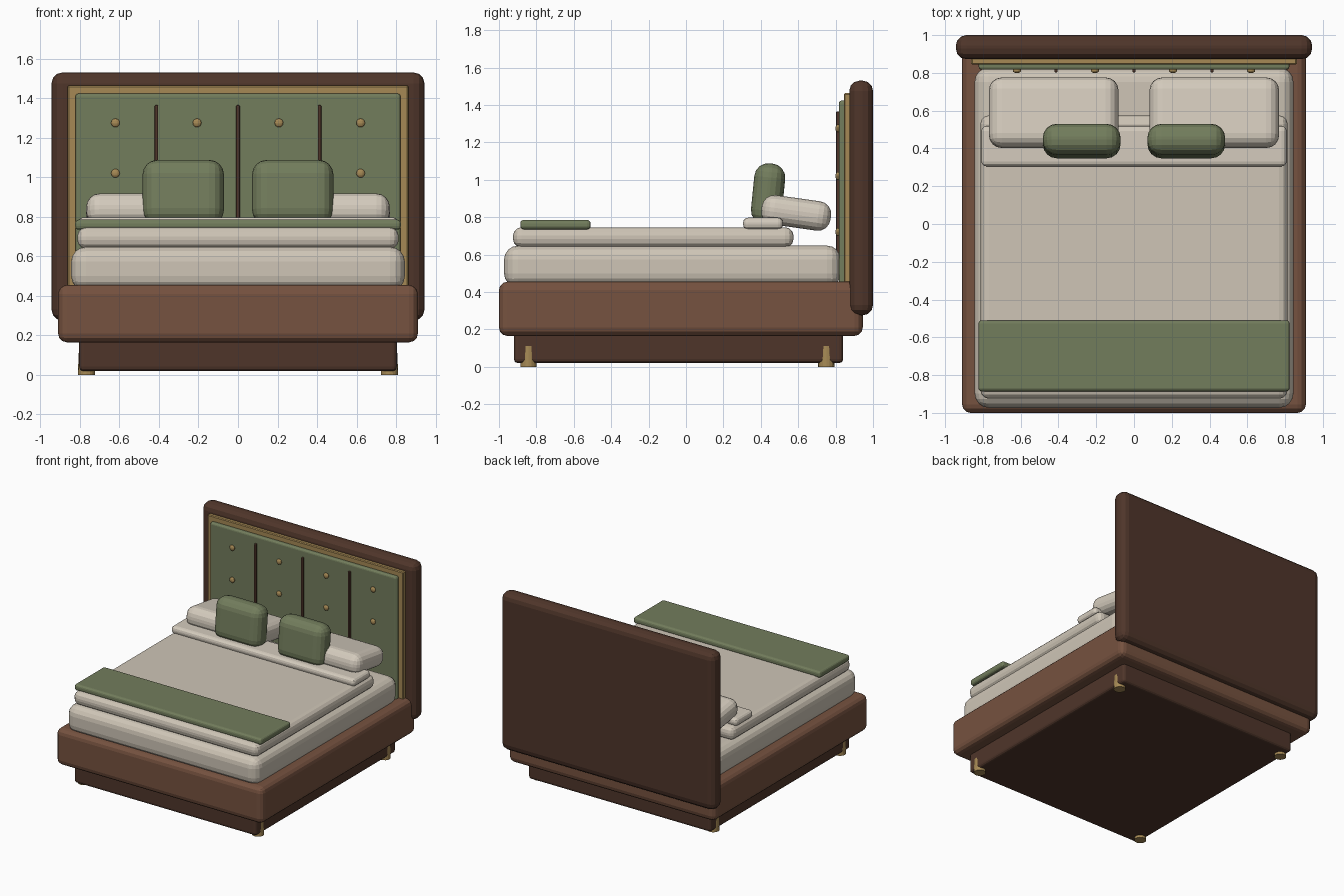
import bpy, bmesh, math
from mathutils import Matrix, Vector

if "Cube" in bpy.data.objects:
    bpy.data.objects.remove(bpy.data.objects["Cube"])


def material(name, rgb):
    m = bpy.data.materials.new(name)
    m.diffuse_color = (*rgb, 1)
    m.use_nodes = True
    m.node_tree.nodes["Principled BSDF"].inputs["Base Color"].default_value = m.diffuse_color
    return m


WALNUT = material("walnut", (0.18, 0.084, 0.05))
DARK = material("dark_walnut", (0.078, 0.036, 0.023))
GREEN = material("green_fabric", (0.17, 0.205, 0.108))
LINEN = material("linen", (0.62, 0.56, 0.47))
PILLOW = material("pillow_linen", (0.66, 0.60, 0.51))
BRASS = material("brass", (0.38, 0.25, 0.09))


def finish(bm, name, mat):
    me = bpy.data.meshes.new(name)
    bm.to_mesh(me)
    bm.free()
    me.materials.append(mat)
    ob = bpy.data.objects.new(name, me)
    bpy.context.collection.objects.link(ob)
    return ob


def rounded_box(name, x, y, z, bevel, mat, tilt=0.0, segments=3):
    """Bevelled box from (min, max) ranges, tilted about its centre."""
    size = [b - a for a, b in (x, y, z)]
    centre = Vector([(a + b) / 2 for a, b in (x, y, z)])
    bm = bmesh.new()
    bmesh.ops.create_cube(bm, size=1)
    bmesh.ops.scale(bm, vec=size, verts=bm.verts)
    bmesh.ops.bevel(bm, geom=bm.edges[:], offset=bevel, segments=segments,
                    profile=0.5, affect='EDGES')
    ob = finish(bm, name, mat)
    ob.location = centre
    ob.rotation_euler.x = tilt
    return ob


def sym(w):
    return (-w, w)


# Base: recessed plinth and surrounding rail
rounded_box("plinth", sym(0.803), (-0.92, 0.84), (0.02, 0.22), 0.022, DARK)
rounded_box("bed_rail", sym(0.91), (-1.0, 0.945), (0.165, 0.455), 0.045, WALNUT)

# Flared brass feet
for side in (-1, 1):
    for label, y in (("front", -0.842), ("back", 0.75)):
        bm = bmesh.new()
        bmesh.ops.create_cone(bm, cap_ends=True, segments=16, radius1=0.044,
                              radius2=0.04, depth=0.11)
        ob = finish(bm, f"{label}_leg_{'left' if side < 0 else 'right'}", BRASS)
        ob.location = (side * 0.766, y, 0.055)

# Headboard: frame, brass trim, upholstered panel
rounded_box("headboard_frame", sym(0.943), (0.873, 1.0), (0.275, 1.53), 0.055, DARK)
rounded_box("headboard_trim", sym(0.862), (0.845, 0.89), (0.36, 1.463), 0.006, BRASS, segments=1)
rounded_box("headboard_panel", sym(0.822), (0.817, 0.87), (0.40, 1.423), 0.015, GREEN)

# Panel dividers
for i, x in enumerate((-0.413, 0, 0.413)):
    rounded_box(f"panel_divider_{i + 1}", (x - 0.009, x + 0.009), (0.802, 0.83),
                (0.55, 1.365), 0.006, DARK, segments=2)

# Tufting buttons
for r, z in enumerate((1.275, 1.02, 0.72)):
    for c, x in enumerate((-0.62, -0.207, 0.207, 0.62)):
        bm = bmesh.new()
        bmesh.ops.create_uvsphere(bm, u_segments=16, v_segments=8, radius=0.022,
                                  matrix=Matrix.Diagonal((1, 0.6, 1, 1)))
        ob = finish(bm, f"button_{r + 1}_{c + 1}", BRASS)
        ob.location = (x, 0.812, z)

# Mattress and bedding
rounded_box("mattress", sym(0.844), (-0.973, 0.828), (0.425, 0.648), 0.075, LINEN, segments=4)
rounded_box("duvet", sym(0.813), (-0.925, 0.575), (0.638, 0.746), 0.045, LINEN)
rounded_box("folded_sheet", sym(0.808), (0.305, 0.518), (0.735, 0.797), 0.026, PILLOW)
rounded_box("foot_throw", sym(0.824), (-0.886, -0.51), (0.735, 0.785), 0.018, GREEN)

# Sleeping pillows and upright cushions
for side, label in ((-1, "left"), (1, "right")):
    cx = side * 0.425
    rounded_box(f"pillow_{label}", (cx - 0.343, cx + 0.343), (0.402, 0.776),
                (0.744, 0.902), 0.068, PILLOW, tilt=-0.14, segments=4)
    cx = side * 0.277
    rounded_box(f"cushion_{label}", (cx - 0.206, cx + 0.206), (0.356, 0.522),
                (0.76, 1.088), 0.075, GREEN, tilt=-0.1, segments=4)
